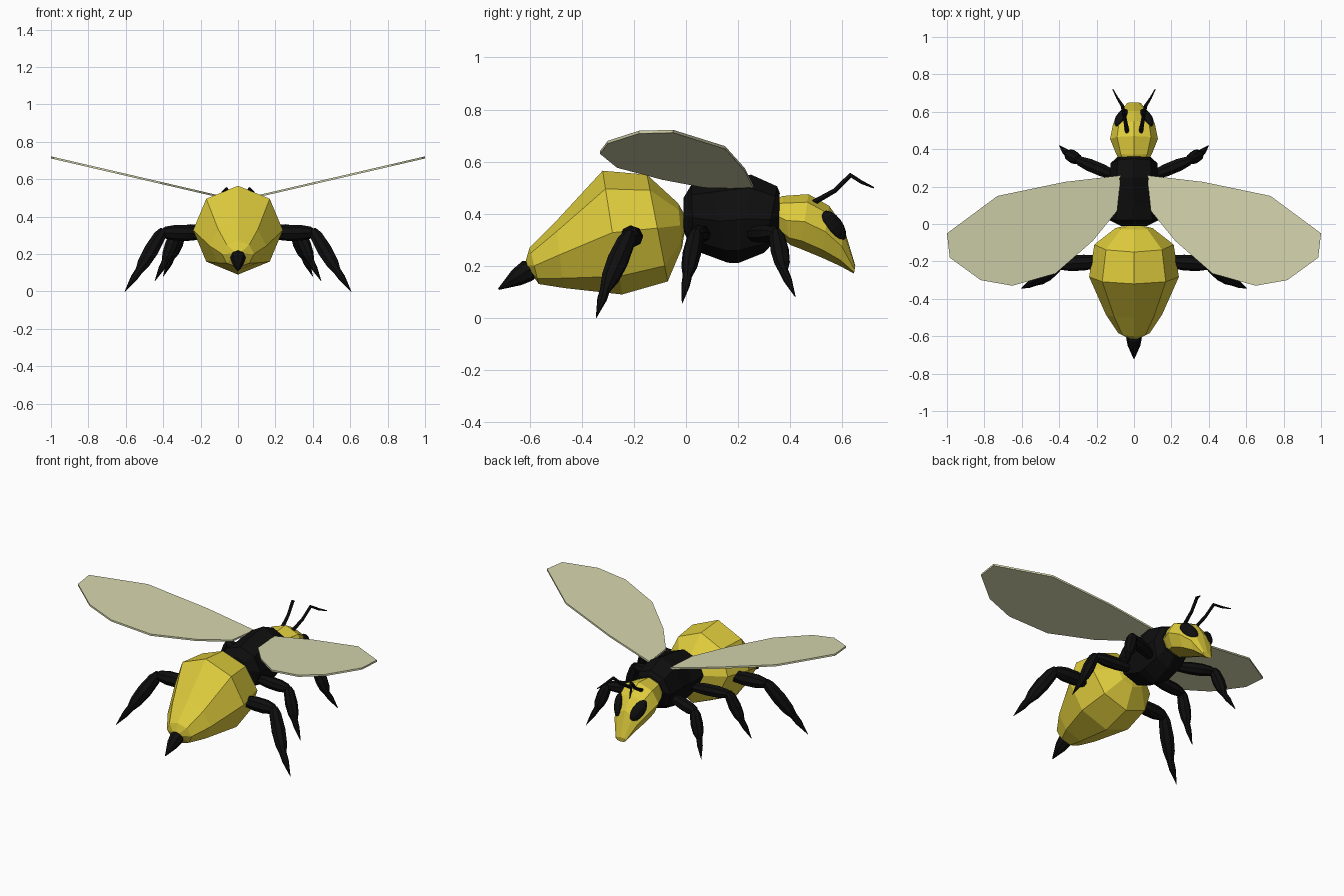
import bpy, bmesh, math
from mathutils import Vector, Matrix

if "Cube" in bpy.data.objects:
    bpy.data.objects.remove(bpy.data.objects["Cube"])


def material(name, rgb):
    m = bpy.data.materials.new(name)
    m.diffuse_color = (*rgb, 1)
    m.use_nodes = True
    m.node_tree.nodes["Principled BSDF"].inputs["Base Color"].default_value = m.diffuse_color
    return m


YELLOW = material("yellow", (0.73, 0.60, 0.045))
BLACK = material("black", (0.0045, 0.0045, 0.0045))
CREAM = material("pale_wing", (0.66, 0.66, 0.42))


def finish(name, bm, mat):
    bmesh.ops.recalc_face_normals(bm, faces=bm.faces)
    me = bpy.data.meshes.new(name)
    bm.to_mesh(me)
    bm.free()
    me.materials.append(mat)
    ob = bpy.data.objects.new(name, me)
    bpy.context.collection.objects.link(ob)
    return ob


def skin(name, loops, mat):
    """Join equal-sided loops of points and cap both ends."""
    bm = bmesh.new()
    rings = [[bm.verts.new(p) for p in loop] for loop in loops]
    n = len(rings[0])
    for a, b in zip(rings, rings[1:]):
        for i in range(n):
            j = (i + 1) % n
            bm.faces.new((a[i], a[j], b[j], b[i]))
    bm.faces.new(rings[0])
    bm.faces.new(rings[-1])
    return finish(name, bm, mat)


def body(name, rings, mat, n=8):
    """Loft tilted ellipses: (top y, top z, bottom y, bottom z, half width)."""
    loops = []
    for ty, tz, by, bz, w in rings:
        c = Vector((0, (ty + by) / 2, (tz + bz) / 2))
        up = Vector((0, ty, tz)) - c
        loops.append([c + up * math.cos(t) + Vector((w * math.sin(t), 0, 0))
                      for t in (2 * math.pi * i / n for i in range(n))])
    return skin(name, loops, mat)


def limb(name, pts, radii, mat, n=8):
    """Tapered tube through points."""
    pts = [Vector(p) for p in pts]
    loops = []
    for i, (p, r) in enumerate(zip(pts, radii)):
        d = pts[min(i + 1, len(pts) - 1)] - pts[max(i - 1, 0)]
        q = Vector((0, 0, 1)).rotation_difference(d.normalized())
        loops.append([p + q @ Vector((r * math.cos(t), r * math.sin(t), 0))
                      for t in (2 * math.pi * k / n for k in range(n))])
    return skin(name, loops, mat)


def spindle(name, a, b, r, mat):
    a, b = Vector(a), Vector(b)
    ts = (0, 0.12, 0.4, 0.7, 0.92, 1)
    rs = (0.45, 0.8, 1, 1, 0.75, 0.4)
    return limb(name, [a.lerp(b, t) for t in ts], [r * k for k in rs], mat)


# abdomen and stinger
body("abdomen", [(-0.005, 0.395, -0.005, 0.335, 0.03),
                 (-0.03, 0.44, -0.015, 0.27, 0.10),
                 (-0.15, 0.55, -0.07, 0.14, 0.212),
                 (-0.32, 0.565, -0.245, 0.09, 0.24),
                 (-0.50, 0.37, -0.47, 0.115, 0.15),
                 (-0.60, 0.27, -0.565, 0.13, 0.085),
                 (-0.615, 0.22, -0.605, 0.185, 0.03)], YELLOW)
limb("stinger", [(0, -0.57, 0.195), (0, -0.61, 0.18), (0, -0.65, 0.155), (0, -0.72, 0.11)],
     [0.03, 0.042, 0.034, 0.003], BLACK)

# thorax
body("thorax", [(-0.01, 0.46, -0.01, 0.33, 0.07),
                (0.02, 0.51, 0.03, 0.26, 0.14),
                (0.10, 0.53, 0.16, 0.212, 0.125),
                (0.25, 0.55, 0.20, 0.21, 0.13),
                (0.35, 0.505, 0.30, 0.25, 0.125),
                (0.36, 0.48, 0.355, 0.31, 0.09)], BLACK)

# head
body("head", [(0.355, 0.46, 0.355, 0.32, 0.085),
              (0.37, 0.468, 0.40, 0.28, 0.10),
              (0.47, 0.475, 0.44, 0.265, 0.128),
              (0.55, 0.43, 0.52, 0.232, 0.112),
              (0.605, 0.35, 0.59, 0.20, 0.078),
              (0.65, 0.20, 0.645, 0.17, 0.035)], YELLOW)

WING = [(0.07, 0.26), (0.37, 0.225), (0.73, 0.15), (1, -0.05), (0.985, -0.18),
        (0.82, -0.30), (0.65, -0.33), (0.42, -0.265), (0.22, -0.09), (0.09, 0.07)]

# legs: hip, knee, shin, tip
LEGS = {"front": [(0.08, 0.25, 0.32), (0.31, 0.345, 0.325), (0.355, 0.375, 0.18), (0.40, 0.42, 0.08)],
        "middle": [(0.08, 0.07, 0.32), (0.33, 0.04, 0.325), (0.39, 0.005, 0.16), (0.445, -0.015, 0.055)],
        "rear": [(0.17, -0.20, 0.31), (0.41, -0.215, 0.315), (0.53, -0.31, 0.11), (0.605, -0.345, 0.0)]}

for side, s in (("right", 1), ("left", -1)):
    def m(p):
        return Vector((s * p[0], p[1], p[2]))

    # wing: flat sheet rising towards the tip
    skin(side + "_wing", [[m((x, y, 0.485 + 0.232 * x + dz)) for x, y in WING]
                          for dz in (-0.006, 0.005)], CREAM)

    # legs
    for name, (hip, knee, shin, tip) in LEGS.items():
        r = 0.042 if name == "rear" else 0.036
        k, sh, t = m(knee), m(shin), m(tip)
        spindle(f"{side}_{name}_upper_leg", m(hip), k, r, BLACK)
        top = k + Vector((-s * 0.01, 0, 0.012))
        limb(f"{side}_{name}_lower_leg",
             [top, top.lerp(sh, 0.15), top.lerp(sh, 0.5), top.lerp(sh, 0.8), sh, sh.lerp(t, 0.35), t],
             [r * f for f in (0.5, 0.85, 1, 0.85, 0.5, 0.45, 0.03)], BLACK)

    # eye: flattened ellipsoid lying on the snout
    bm = bmesh.new()
    bmesh.ops.create_uvsphere(bm, u_segments=12, v_segments=8, radius=1)
    long = Vector((-s * 0.045, 0.085, -0.115)).normalized()
    out = Vector((s * 0.75, 0.55, 0.3))
    out = (out - long * out.dot(long)).normalized()
    rot = Matrix((out, long.cross(out), long)).transposed().to_4x4()
    bmesh.ops.transform(bm, verts=bm.verts, matrix=Matrix.Translation((s * 0.068, 0.568, 0.353))
                        @ rot @ Matrix.Diagonal((0.028, 0.038, 0.07, 1)))
    finish(side + "_eye", bm, BLACK)

    # antenna
    limb(side + "_antenna", [m(p) for p in ((0.035, 0.485, 0.44), (0.05, 0.57, 0.488), (0.062, 0.632, 0.548),
                                            (0.088, 0.672, 0.522), (0.113, 0.72, 0.50))],
         [0.012, 0.010, 0.010, 0.007, 0.003], BLACK, 6)
